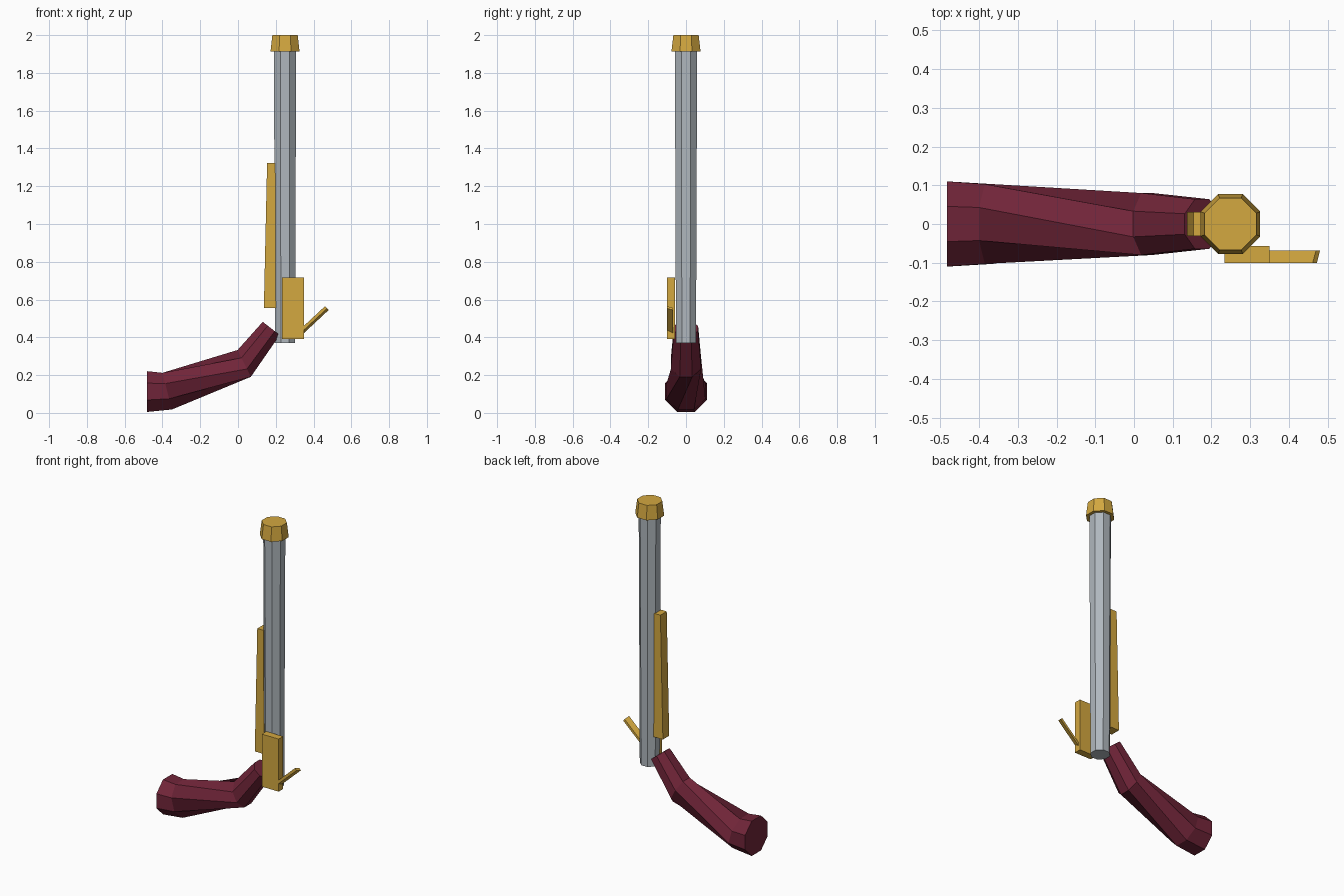
import bpy, bmesh, math
from mathutils import Vector

if "Cube" in bpy.data.objects:
    bpy.data.objects.remove(bpy.data.objects["Cube"])


def material(name, rgb):
    m = bpy.data.materials.new(name)
    m.diffuse_color = (*rgb, 1)
    m.use_nodes = True
    m.node_tree.nodes["Principled BSDF"].inputs["Base Color"].default_value = m.diffuse_color
    return m


WOOD = material("burgundy wood", (0.162, 0.018, 0.040))
STEEL = material("grey steel", (0.434, 0.479, 0.515))
BRASS = material("brass", (0.658, 0.392, 0.051))


def loft(name, rings, mat):
    """Skin a list of equally sized point rings and cap both ends."""
    bm = bmesh.new()
    rows = [[bm.verts.new(p) for p in ring] for ring in rings]
    n = len(rows[0])
    for a, b in zip(rows, rows[1:]):
        for i in range(n):
            j = (i + 1) % n
            bm.faces.new((a[i], a[j], b[j], b[i]))
    bm.faces.new(rows[0][::-1])
    bm.faces.new(rows[-1])
    bmesh.ops.recalc_face_normals(bm, faces=bm.faces[:])
    mesh = bpy.data.meshes.new(name)
    bm.to_mesh(mesh)
    bm.free()
    mesh.materials.append(mat)
    ob = bpy.data.objects.new(name, mesh)
    bpy.context.collection.objects.link(ob)
    return ob


def octagon(center, up, side, shift=0):
    """Octagon with flats along +-up and +-side (half-extent vectors)."""
    c, u, s = Vector(center), Vector(up), Vector(side)
    k = 1 / math.cos(math.pi / 8)
    angles = [math.pi / 4 * (i + 0.5 + shift) for i in range(8)]
    return [c + u * math.cos(a) * k + s * math.sin(a) * k for a in angles]


def rect(x0, x1, y0, y1, z):
    return [(x0, y0, z), (x1, y0, z), (x1, y1, z), (x0, y1, z)]


def tube(name, sections, mat):
    loft(name, [octagon((0.249, 0, z), (r, 0, 0), (0, r, 0)) for z, r in sections], mat)


# barrel and muzzle band
tube("barrel", [(0.37, 0.053), (1.95, 0.059)], STEEL)
tube("muzzle_band", [(1.912, 0.077), (2.0, 0.067)], BRASS)

# curved grip: centre x, z, half-height vector x, z, half width, twist step
grip = [(-0.483, 0.113, 0, 0.108, 0.11, 0),
        (-0.375, 0.115, -0.025, 0.097, 0.103, 0),
        (0.033, 0.262, -0.035, 0.071, 0.08, -1),
        (0.176, 0.447, -0.045, 0.035, 0.064, -1)]
loft("grip", [octagon((x, 0, z), (ux, 0, uz), (0, -w, 0), -t)
              for x, z, ux, uz, w, t in grip], WOOD)

# tapered rail behind the barrel
loft("rear_rail", [rect(0.137, 0.2, -0.031, 0.031, 0.556),
                   rect(0.154, 0.197, -0.031, 0.031, 1.323)], BRASS)

# side plate
loft("lock_plate", [rect(0.234, 0.35, -0.101, -0.057, 0.39),
                    rect(0.234, 0.35, -0.101, -0.057, 0.716)], BRASS)

# slanted lever with a sheared cross-section
a = math.radians(43)
along = Vector((math.cos(a), 0, math.sin(a)))
perp = Vector((-math.sin(a), 0, math.cos(a)))
base = Vector((0.472, 0, 0.5535))
section = [(-0.101, 0.0), (-0.101, 0.016), (-0.069, 0.003), (-0.069, -0.012)]
loft("lever", [[base + along * d + perp * p + Vector((0, y, 0)) for y, p in section]
               for d in (-0.19, 0.0)], BRASS)
